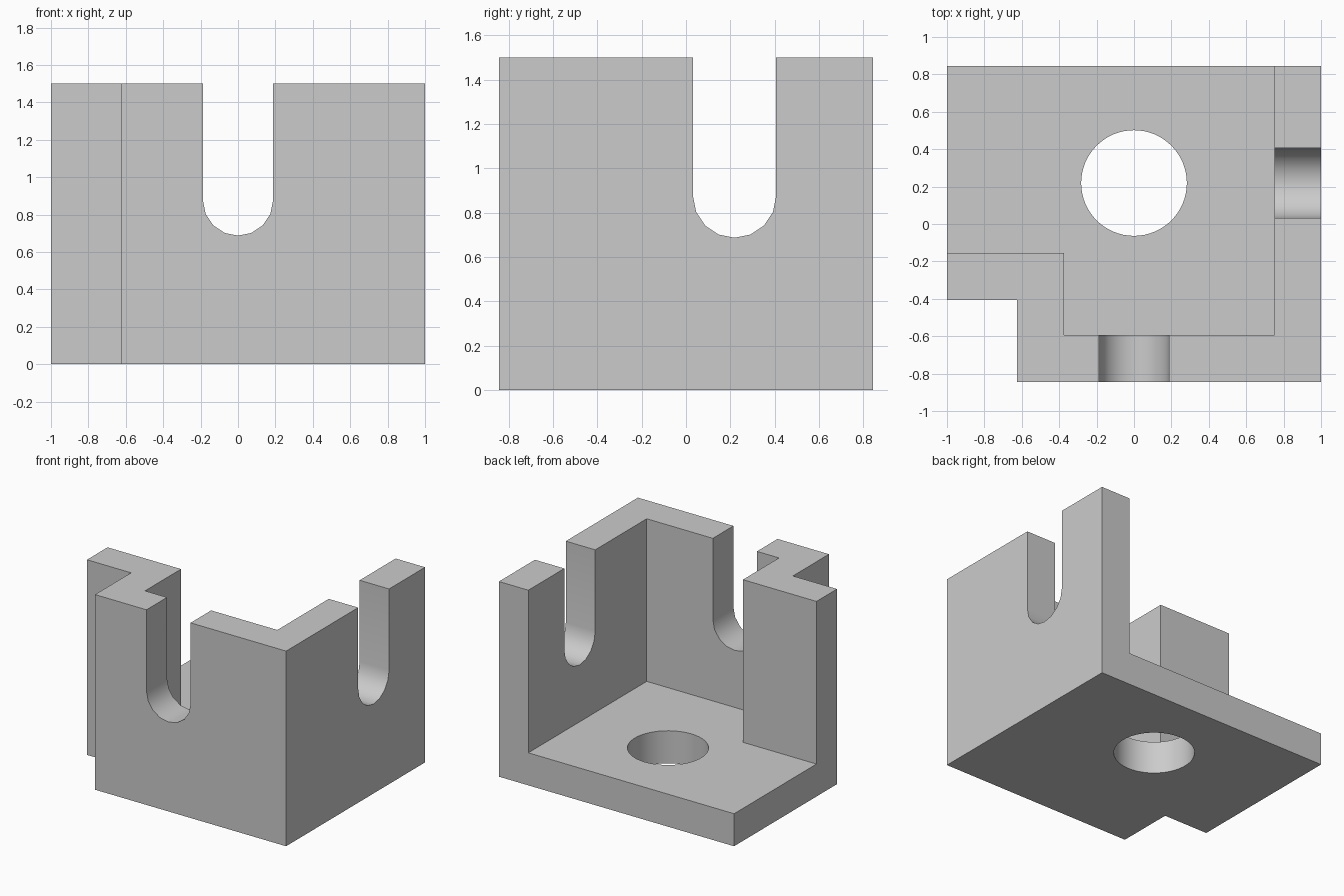
import bpy, bmesh, math
from mathutils import Matrix, Vector

default = bpy.data.objects.get("Cube")
if default:
    bpy.data.objects.remove(default, do_unlink=True)

HEIGHT, FLOOR, WALL = 1.5, 0.25, 0.25
X, Y = 1.0, 0.844          # half width and half depth
NOTCH_X, NOTCH_Y = -0.625, -0.406   # inner corner of the notch
BORE_Y = 0.219             # shared centre line of hole and side slot

grey = bpy.data.materials.new("plain grey")
grey.use_nodes = True
colour = (0.6, 0.6, 0.6, 1)
grey.diffuse_color = colour
grey.node_tree.nodes["Principled BSDF"].inputs["Base Color"].default_value = colour


def prism(name, outline, length, matrix=Matrix()):
    """Extrude a flat outline along its local z, then place it."""
    bm = bmesh.new()
    face = bm.faces.new([bm.verts.new((x, y, 0)) for x, y in outline])
    top = bmesh.ops.extrude_face_region(bm, geom=[face])["geom"]
    verts = [v for v in top if isinstance(v, bmesh.types.BMVert)]
    bmesh.ops.translate(bm, verts=verts, vec=(0, 0, length))
    bmesh.ops.transform(bm, matrix=matrix, verts=bm.verts)
    bmesh.ops.recalc_face_normals(bm, faces=bm.faces)
    mesh = bpy.data.meshes.new(name)
    bm.to_mesh(mesh)
    bm.free()
    mesh.materials.append(grey)
    obj = bpy.data.objects.new(name, mesh)
    bpy.context.collection.objects.link(obj)
    return obj


def arc(radius, cy, start, end, steps):
    angles = [start + (end - start) * i / steps for i in range(steps + 1)]
    return [(radius * math.cos(a), cy + radius * math.sin(a)) for a in angles]


# Solid block with the notched corner
bracket = prism("bracket", [(NOTCH_X, -Y), (X, -Y), (X, Y), (-X, Y),
                            (-X, NOTCH_Y), (NOTCH_X, NOTCH_Y)], HEIGHT)

# Open interior above the floor, parallel to the outer walls
ix, iy = NOTCH_X + WALL, NOTCH_Y + WALL
cavity = prism("cavity_cutter",
               [(ix, -Y + WALL), (X - WALL, -Y + WALL), (X - WALL, 2),
                (-2, 2), (-2, iy), (ix, iy)],
               2, Matrix.Translation((0, 0, FLOOR)))

# Round-bottomed slots in the front and right walls
slot = arc(0.1875, 0.875, math.pi, 2 * math.pi, 8) + [(0.1875, 2), (-0.1875, 2)]
upright = Matrix.Rotation(math.pi / 2, 4, "X")
front_slot = prism("front_slot_cutter", slot, 0.5,
                   Matrix.Translation((0, -0.5, 0)) @ upright)
side_slot = prism("side_slot_cutter", slot, 0.5,
                  Matrix.Translation((0.65, BORE_Y, 0))
                  @ Matrix.Rotation(math.pi / 2, 4, "Z") @ upright)

# Round hole through the floor
hole = prism("floor_hole_cutter", arc(0.2825, BORE_Y, 0, 2 * math.pi, 64)[:-1],
             0.5, Matrix.Translation((0, 0, -0.1)))

# Cut the block
bpy.context.view_layer.objects.active = bracket
bracket.select_set(True)
for cutter in (cavity, front_slot, side_slot, hole):
    cutter.hide_render = True
    cut = bracket.modifiers.new(cutter.name, "BOOLEAN")
    cut.operation, cut.solver, cut.object = "DIFFERENCE", "EXACT", cutter
    bpy.ops.object.modifier_apply(modifier=cut.name)
    bpy.data.objects.remove(cutter, do_unlink=True)

bpy.ops.object.shade_smooth_by_angle(angle=math.radians(30))
